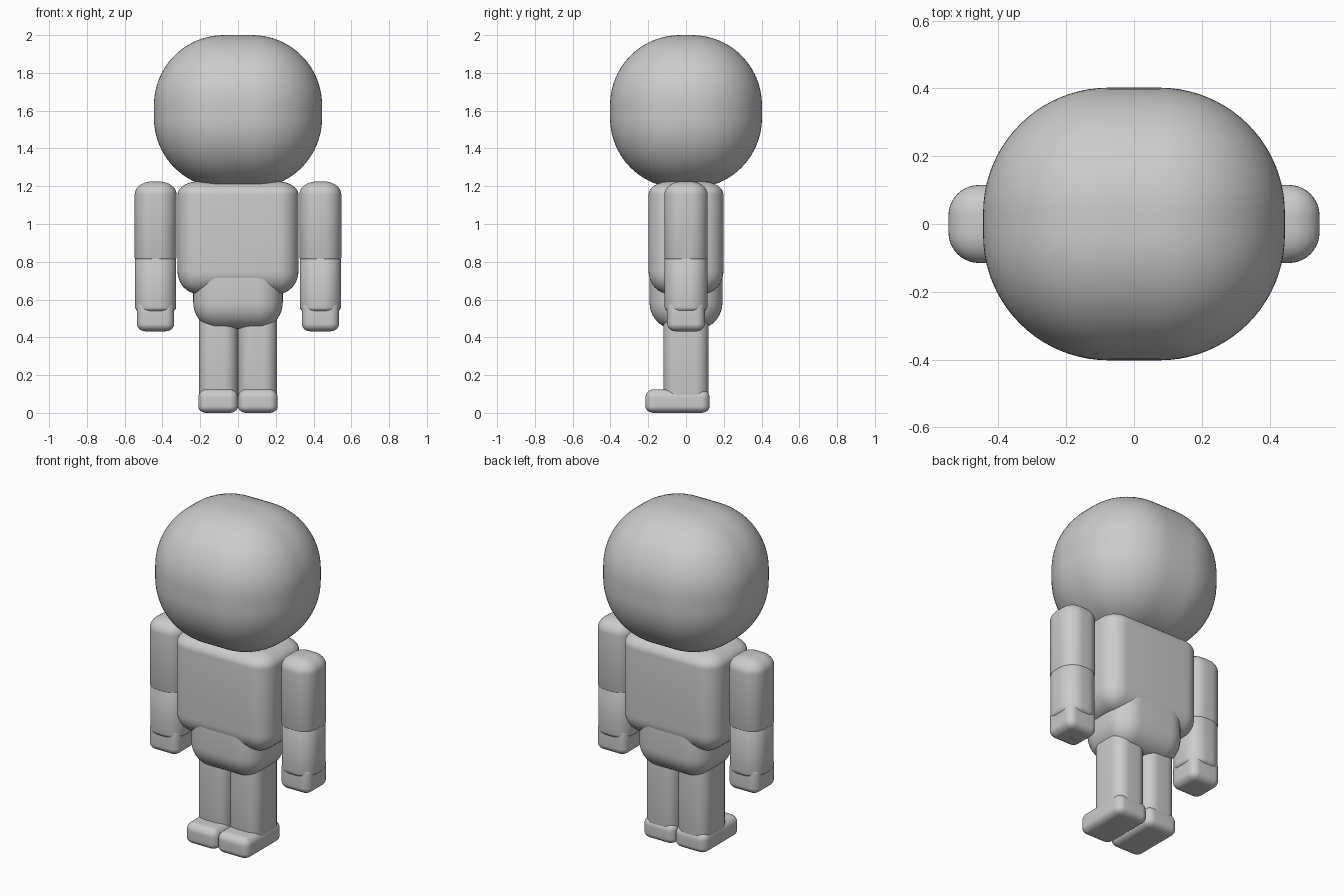
import bpy
import bmesh
from mathutils import Matrix

if "Cube" in bpy.data.objects:
    bpy.data.objects.remove(bpy.data.objects["Cube"], do_unlink=True)

GREY = (0.6, 0.6, 0.6, 1.0)
grey = bpy.data.materials.new("plain grey")
grey.use_nodes = True
grey.diffuse_color = GREY
grey.node_tree.nodes["Principled BSDF"].inputs["Base Color"].default_value = GREY


def rounded_box(name, x, y, z, side, top, bottom, segments=10):
    """Rounded block between (min, max) ranges; separate radii for side, top and bottom."""
    (x0, x1), (y0, y1), (z0, z1) = x, y, z
    bm = bmesh.new()
    size = ((x1 - x0) / side, (y1 - y0) / side, 4, 1)
    bmesh.ops.create_cube(bm, size=1, matrix=Matrix.Diagonal(size))
    bmesh.ops.bevel(bm, geom=bm.edges[:], offset=1, segments=segments,
                    profile=0.5, affect='EDGES', clamp_overlap=False)
    for v in bm.verts:
        v.co.x = (x0 + x1) / 2 + v.co.x * side
        v.co.y = (y0 + y1) / 2 + v.co.y * side
        if v.co.z > 0:
            v.co.z = z1 + (v.co.z - 2) * top
        else:
            v.co.z = z0 + (v.co.z + 2) * bottom
    for face in bm.faces:
        face.smooth = True
    mesh = bpy.data.meshes.new(name)
    bm.to_mesh(mesh)
    bm.free()
    mesh.materials.append(grey)
    obj = bpy.data.objects.new(name, mesh)
    bpy.context.collection.objects.link(obj)
    return obj


# Head and body
rounded_box("head", (-0.445, 0.445), (-0.402, 0.402), (1.19, 2.0), 0.37, 0.37, 0.37, 20)
rounded_box("torso", (-0.32, 0.32), (-0.198, 0.198), (0.63, 1.225), 0.11, 0.07, 0.12)
rounded_box("pelvis", (-0.237, 0.237), (-0.193, 0.193), (0.445, 0.85), 0.13, 0.1, 0.14)

# Limbs, made once for each side
for name, s in (("left", 1), ("right", -1)):
    def span(inner, outer):
        return sorted((s * inner, s * outer))

    rounded_box(name + "_upper_arm", span(0.325, 0.547), (-0.115, 0.115), (0.8, 1.225), 0.09, 0.07, 0.02)
    rounded_box(name + "_lower_arm", span(0.327, 0.545), (-0.113, 0.113), (0.52, 0.87), 0.09, 0.01, 0.04)
    rounded_box(name + "_hand", span(0.338, 0.535), (-0.1, 0.1), (0.432, 0.6), 0.045, 0.04, 0.04)
    rounded_box(name + "_leg", span(0.001, 0.207), (-0.12, 0.12), (0.06, 0.62), 0.07, 0.04, 0.03)
    rounded_box(name + "_foot", span(0.0, 0.21), (-0.215, 0.125), (0.0, 0.125), 0.045, 0.045, 0.035)
